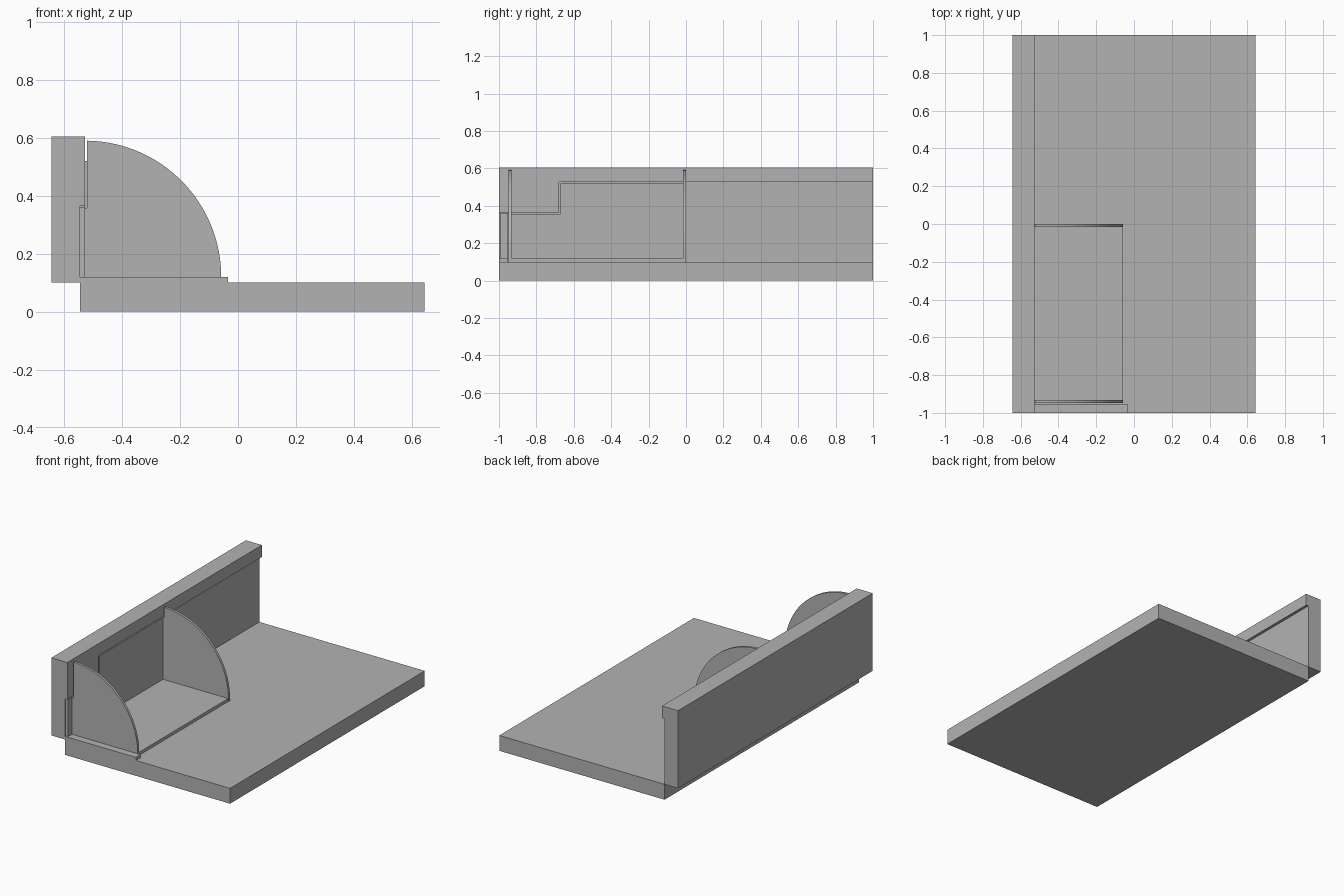
import bpy
import bmesh
from math import sin, cos, pi, radians
from mathutils import Vector

cube = bpy.data.objects.get("Cube")
if cube:
    bpy.data.objects.remove(cube, do_unlink=True)

grey = bpy.data.materials.new("plain grey")
grey.use_nodes = True
colour = (0.45, 0.45, 0.45, 1)
grey.diffuse_color = colour
grey.node_tree.nodes["Principled BSDF"].inputs["Base Color"].default_value = colour


def prism(name, outline, start, end, axis="y"):
    """Extrude an outline along y (points are x, z) or along x (points are y, z)."""
    bm = bmesh.new()
    if axis == "y":
        verts = [bm.verts.new((u, start, v)) for u, v in outline]
        move = Vector((0, end - start, 0))
    else:
        verts = [bm.verts.new((start, u, v)) for u, v in outline]
        move = Vector((end - start, 0, 0))
    face = bm.faces.new(verts)
    grown = bmesh.ops.extrude_face_region(bm, geom=[face], use_keep_orig=True)
    moved = [g for g in grown["geom"] if isinstance(g, bmesh.types.BMVert)]
    bmesh.ops.translate(bm, verts=moved, vec=move)
    bmesh.ops.recalc_face_normals(bm, faces=bm.faces)
    mesh = bpy.data.meshes.new(name)
    bm.to_mesh(mesh)
    bm.free()
    mesh.materials.append(grey)
    obj = bpy.data.objects.new(name, mesh)
    bpy.context.collection.objects.link(obj)
    return obj


def rect(a, b, low, high):
    return [(a, low), (b, low), (b, high), (a, high)]


FLOOR, TRAY = 0.10, 0.12          # base top and tray floor top
OUTER, RECESS, FACE = -0.643, -0.546, -0.528
EDGE = 0.643
BIN_FRONT, BIN_BACK = -0.948, 0.0
STEP = -0.68                      # where the lip drops lower

# Base slab and upright wall
prism("base_slab", rect(RECESS, EDGE, 0, FLOOR), -1, 1)
prism("wall", rect(OUTER, RECESS, FLOOR, 0.605), -1, 1)

# Overhanging lip, deeper at the front end
prism("wall_lip", [(-1, 0.365), (STEP, 0.365), (STEP, 0.527), (1, 0.527),
                   (1, 0.605), (-1, 0.605)], RECESS, FACE, "x")

# Angle strip in front of the bin
prism("strip_foot", rect(RECESS, -0.035, FLOOR, TRAY), -1, -0.952)
prism("strip_leg", rect(-0.992, -0.952, FLOOR, 0.36), RECESS, FACE, "x")

# Bin floor and notched back plate
prism("bin_floor", rect(RECESS, -0.06, FLOOR, TRAY), BIN_FRONT, BIN_BACK)
prism("bin_back", [(BIN_FRONT, FLOOR), (BIN_BACK, FLOOR), (BIN_BACK, 0.52),
                   (STEP + 0.01, 0.52), (STEP + 0.01, 0.357),
                   (BIN_FRONT, 0.357)], RECESS, FACE, "x")


def bin_side(name, start, end, notch):
    """Quarter-round side that clears the lip above the notch."""
    radius, count = 0.47, 48
    arc = [(FACE + radius * cos(t), TRAY + radius * sin(t))
           for t in (0.495 * pi * i / count for i in range(count + 1))]
    outline = [(RECESS, FLOOR), (-0.058, FLOOR)] + arc
    outline += [(arc[-1][0], notch), (RECESS, notch)]
    return prism(name, outline, start, end)


sides = [bin_side("bin_front_side", BIN_FRONT, BIN_FRONT + 0.016, 0.357),
         bin_side("bin_back_side", BIN_BACK - 0.016, BIN_BACK, 0.52)]

# Smooth the curved rims, keep corners sharp
bpy.ops.object.select_all(action="DESELECT")
for side in sides:
    side.select_set(True)
bpy.context.view_layer.objects.active = sides[0]
bpy.ops.object.shade_smooth_by_angle(angle=radians(30))
